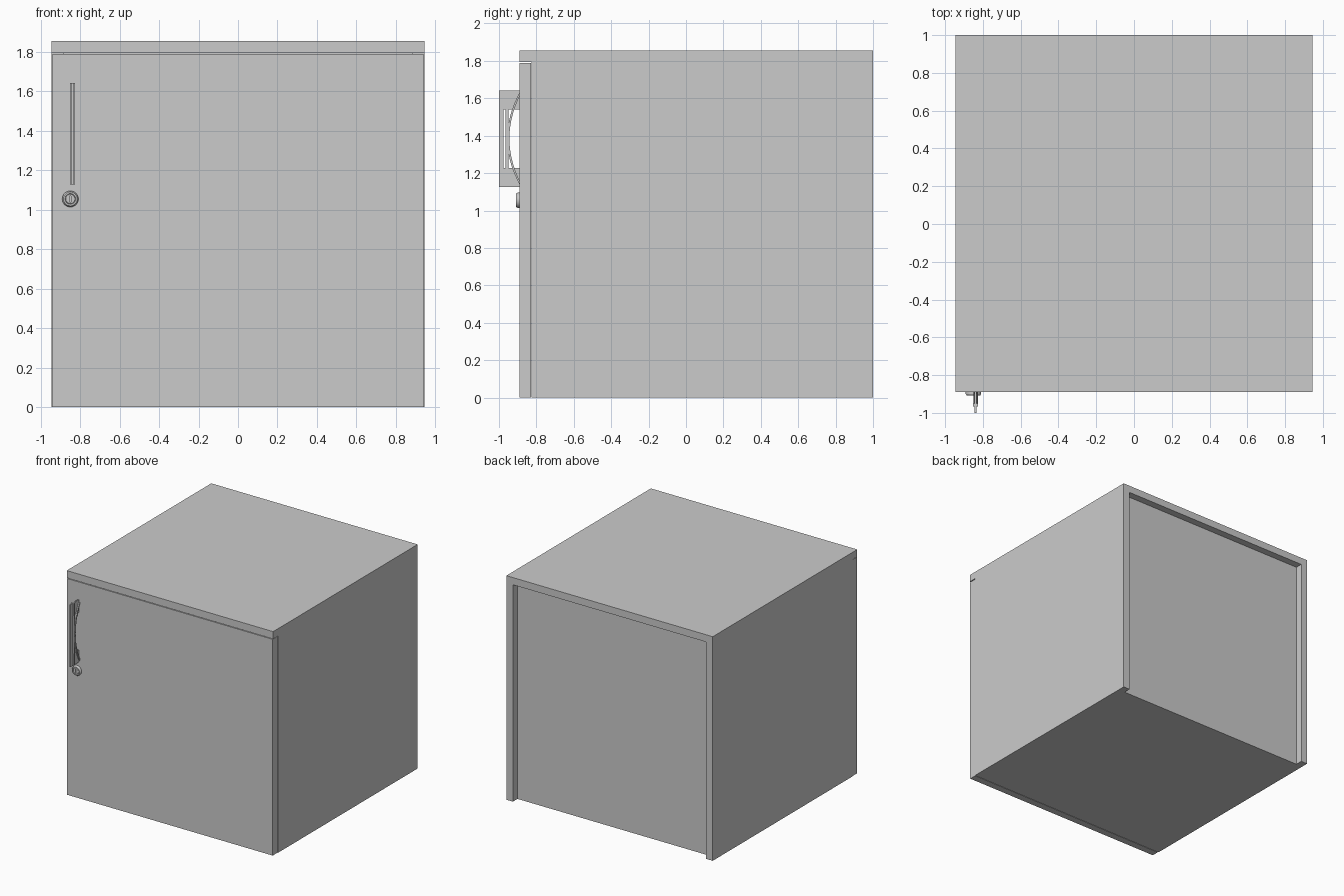
import bpy, bmesh, math
from mathutils import Matrix

if "Cube" in bpy.data.objects:
    bpy.data.objects.remove(bpy.data.objects["Cube"])


def finish(name, bm, smooth=False):
    bmesh.ops.recalc_face_normals(bm, faces=bm.faces[:])
    mesh = bpy.data.meshes.new(name)
    bm.to_mesh(mesh)
    bm.free()
    ob = bpy.data.objects.new(name, mesh)
    bpy.context.collection.objects.link(ob)
    if smooth:
        bpy.context.view_layer.objects.active = ob
        ob.select_set(True)
        bpy.ops.object.shade_smooth_by_angle(angle=math.radians(30))
        ob.select_set(False)
    return ob


def box(name, x0, x1, y0, y1, z0, z1):
    bm = bmesh.new()
    m = (Matrix.Translation(((x0 + x1) / 2, (y0 + y1) / 2, (z0 + z1) / 2))
         @ Matrix.Diagonal((x1 - x0, y1 - y0, z1 - z0, 1)))
    bmesh.ops.create_cube(bm, size=1, matrix=m)
    return finish(name, bm)


def prism(name, profile, x0, x1, smooth=False):
    """Closed (y, z) outline extruded along x."""
    bm = bmesh.new()
    face = bm.faces.new([bm.verts.new((x0, y, z)) for y, z in profile])
    ext = bmesh.ops.extrude_face_region(bm, geom=[face])
    moved = [v for v in ext["geom"] if isinstance(v, bmesh.types.BMVert)]
    bmesh.ops.translate(bm, verts=moved, vec=(x1 - x0, 0, 0))
    return finish(name, bm, smooth)


def lathe(name, profile, x, z, steps=32):
    """(radius, y) profile spun around an axis along y."""
    bm = bmesh.new()
    verts = [bm.verts.new((x + r, y, z)) for r, y in profile]
    edges = [bm.edges.new(p) for p in zip(verts, verts[1:])]
    bmesh.ops.spin(bm, geom=verts + edges, cent=(x, 0, z), axis=(0, 1, 0),
                   angle=2 * math.pi, steps=steps)
    bmesh.ops.remove_doubles(bm, verts=bm.verts[:], dist=1e-5)
    return finish(name, bm, True)


W, T, H = 0.945, 0.06, 1.855      # half width, board thickness, height
FRONT, BODY, BACK = -0.89, -0.826, 1.0

# Carcass boards
box("top_panel", -W, W, FRONT, BACK, H - T, H)
for side, s in (("left", -1), ("right", 1)):
    xa, xb = sorted((s * W, s * (W - T)))
    box(side + "_side_panel", xa, xb, BODY, BACK, 0, H - T)
box("bottom_panel", -W + T, W - T, BODY, BACK - T, 0, T)
box("back_panel", -W + T, W - T, BACK - 2 * T, BACK - T, T, H - T)

# Door, with a thin gap all round
box("door", -W + 0.004, W - 0.004, FRONT, BODY - 0.004, 0, H - T - 0.005)

# Handle: thin bracket plate, straight rib and arched bar
HX, Z0, Z1 = -0.839, 1.127, 1.643
prism("handle_plate",
      [(FRONT, Z0), (-1.0, Z0), (-1.0, Z1), (FRONT, Z1), (FRONT, 1.54),
       (-0.976, 1.54), (-0.976, 1.228), (FRONT, 1.228)],
      HX - 0.005, HX + 0.005)
box("handle_rib", HX - 0.013, HX + 0.013, -0.966, -0.950, Z0, Z1)

mid, half, n = (Z0 + Z1) / 2, 0.245, 24
ts = [i / n * 2 - 1 for i in range(n + 1)]
outer = [(-0.956 + 0.066 * t * t, mid + half * t) for t in ts]
inner = [(-0.944 + 0.054 * t * t, mid + (half - 0.02) * t) for t in reversed(ts)]
prism("handle_arch", outer + inner, HX - 0.011, HX + 0.014, True)

# Lock: bevelled ring with a slotted plug
LX, LZ = -0.85, 1.055
lathe("lock_ring", [(0.041, FRONT), (0.041, -0.899), (0.035, -0.909),
                    (0.027, -0.909), (0.025, -0.903), (0.025, FRONT)], LX, LZ)
plug = lathe("lock_plug", [(0, FRONT), (0.025, FRONT), (0.025, -0.905),
                           (0.023, -0.907), (0, -0.907)], LX, LZ)
cutter = box("keyhole_cutter", LX - 0.003, LX + 0.003, -0.92, -0.897,
             LZ - 0.015, LZ + 0.015)
cutter.hide_render = True
cutter.hide_viewport = True
cut = plug.modifiers.new("keyhole", "BOOLEAN")
cut.operation = "DIFFERENCE"
cut.object = cutter
